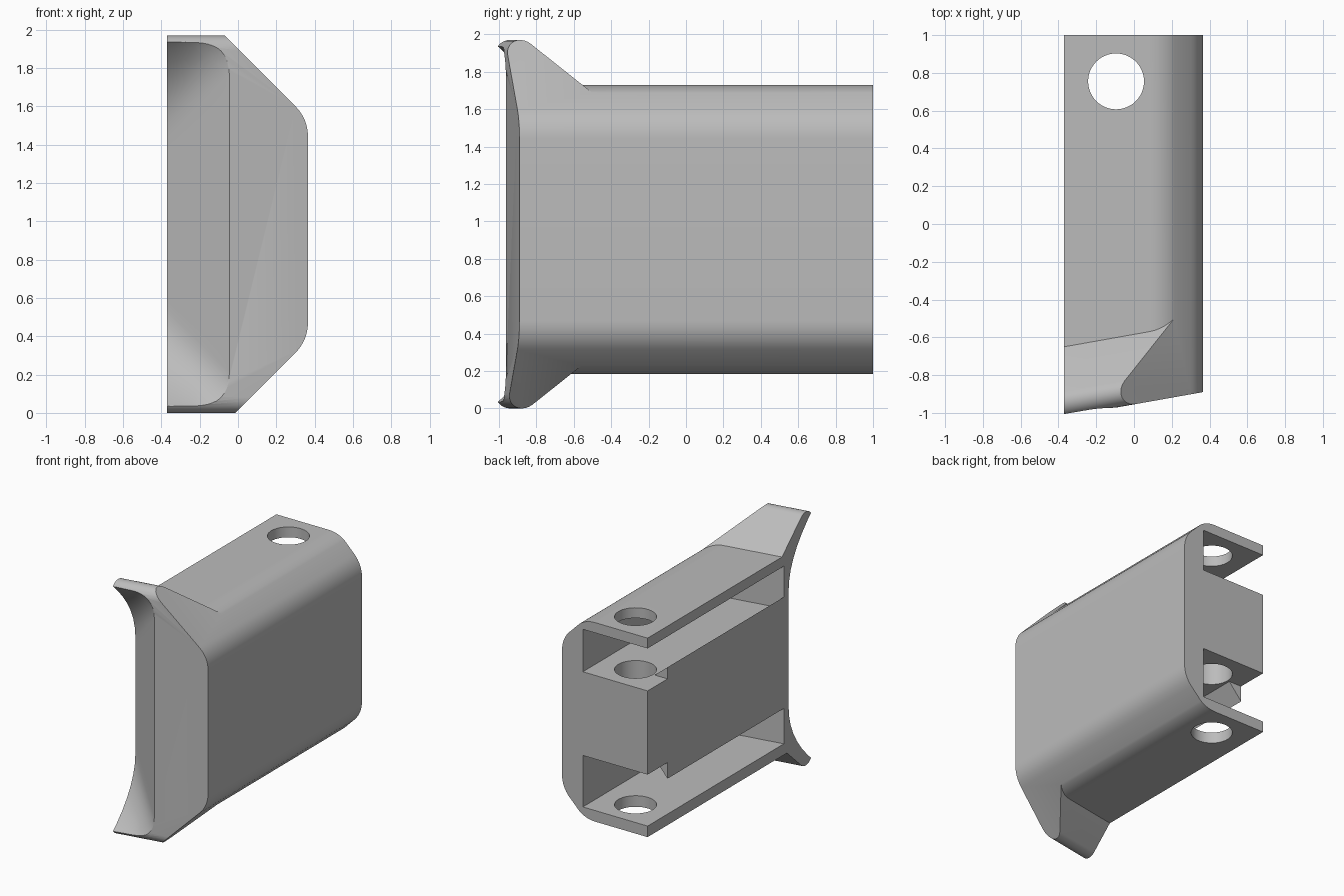
import bpy, bmesh, math
from mathutils import Matrix

if "Cube" in bpy.data.objects:
    bpy.data.objects.remove(bpy.data.objects["Cube"], do_unlink=True)

SKEW = 0.178       # slant of the flared end across x
BODY_MID = 0.957   # mirror height of the body
LIP_MID = 0.985    # mirror height of the flared end


def arc(cu, cv, r, a0, a1, n=8):
    angles = [math.radians(a0 + (a1 - a0) * i / n) for i in range(n + 1)]
    return [(cu + r * math.cos(a), cv + r * math.sin(a)) for a in angles]


def mirrored(points, mid):
    return points + [(u, 2 * mid - v) for u, v in reversed(points)]


def finish(bm, name):
    bmesh.ops.recalc_face_normals(bm, faces=bm.faces)
    mesh = bpy.data.meshes.new(name)
    bm.to_mesh(mesh)
    bm.free()
    obj = bpy.data.objects.new(name, mesh)
    bpy.context.collection.objects.link(obj)
    return obj


def prism(name, start, end):
    """Closed solid between two matching outlines."""
    bm = bmesh.new()
    a = [bm.verts.new(p) for p in start]
    b = [bm.verts.new(p) for p in end]
    bm.faces.new(a)
    bm.faces.new(b)
    for i in range(len(a)):
        j = (i + 1) % len(a)
        bm.faces.new((a[i], a[j], b[j], b[i]))
    return finish(bm, name)


def along_y(name, outline, y0, y1, skew=0):
    return prism(name, [(x, y0 + skew * x, z) for x, z in outline],
                 [(x, y1, z) for x, z in outline])


def combine(obj, tool, operation):
    mod = obj.modifiers.new(operation, 'BOOLEAN')
    mod.operation = operation
    mod.solver = 'EXACT'
    mod.object = tool
    bpy.context.view_layer.objects.active = obj
    bpy.ops.object.modifier_apply(modifier=mod.name)
    bpy.data.objects.remove(tool, do_unlink=True)


# Long body with rounded upper and lower corners
body_top = [(-0.6, 1.73)] + arc(0.083, 1.51, 0.22, 90, 40) + [(0.6, 1.64)]
housing = along_y("housing", mirrored(body_top, BODY_MID), -0.75, 1.2)

# Flared end, swept across x at a slant
lip_top = [(-0.5, 1.652)] + arc(-0.875, 1.89, 0.08, 47, 180, 10)
lip = mirrored(lip_top, LIP_MID)
flare = prism("flare", *[[(x, y + SKEW * x, z) for y, z in lip] for x in (-0.6, 0.6)])
combine(housing, flare, 'UNION')

# Two open channels with slanted inner walls
for low, high in ((1.32, 1.65), (0.27, 0.67)):
    box = [(-0.7, low), (0.186, low), (0.186, high), (-0.7, high)]
    combine(housing, along_y("channel", box, -0.607, 1.3, SKEW), 'DIFFERENCE')

# Wedge ridges on the centre block
for ridge in ([(-0.24, 1.304), (-0.5, 1.516), (-0.5, 1.25), (-0.24, 1.25)],
              [(-0.24, 0.693), (-0.5, 0.397), (-0.5, 0.74), (-0.24, 0.74)]):
    combine(housing, along_y("ridge", ridge, -0.7, 0.755), 'UNION')

# Trim to the chamfered outer outline
outer_top = [(-0.37, 2.1), (-0.2, 2.1)] + arc(0.145, 1.444, 0.22, 45, 0)
combine(housing, along_y("outer", mirrored(outer_top, BODY_MID), -1.5, 1.0), 'INTERSECT')

# Cross hole through plates and block
bm = bmesh.new()
bmesh.ops.create_cone(bm, cap_ends=True, segments=48, radius1=0.148, radius2=0.148,
                      depth=3, matrix=Matrix.Translation((-0.095, 0.755, 1)))
combine(housing, finish(bm, "hole"), 'DIFFERENCE')

# Flared scoop in the front end
bm = bmesh.new()
bmesh.ops.create_grid(bm, x_segments=18, y_segments=32, size=1)
for v in bm.verts:
    t = -0.05 + 1.15 * ((v.co.x + 1) / 2) ** 2
    row = v.co.y * 2
    flat, bend = min(abs(row), 1), max(abs(row) - 1, 0) * 1.2
    tt = max(t, 0)
    inner = 0.77 - 0.32 * tt
    edge = 0.79 + 0.175 * math.sqrt(1 - (1 - min(tt / 0.55, 1)) ** 2)
    height = inner * flat + (edge - inner) * bend
    depth = 0.29 * t - abs(0.29 * t) * bend ** 2
    x = -0.045 - 0.325 * t
    v.co = (x, -0.955 + SKEW * x + depth, LIP_MID + math.copysign(height, row))
out = bmesh.ops.extrude_face_region(bm, geom=bm.faces[:])
for v in out["geom"]:
    if isinstance(v, bmesh.types.BMVert):
        v.co.y = -1.4
bmesh.ops.triangulate(bm, faces=bm.faces[:])
combine(housing, finish(bm, "scoop"), 'DIFFERENCE')

# Material and shading
grey = bpy.data.materials.new("plain grey")
grey.use_nodes = True
grey.diffuse_color = (0.5, 0.5, 0.5, 1)
grey.node_tree.nodes["Principled BSDF"].inputs["Base Color"].default_value = (0.5, 0.5, 0.5, 1)
housing.data.materials.clear()
housing.data.materials.append(grey)
for p in housing.data.polygons:
    p.material_index = 0
bpy.ops.object.select_all(action='DESELECT')
housing.select_set(True)
bpy.context.view_layer.objects.active = housing
bpy.ops.object.shade_smooth_by_angle(angle=math.radians(25))
